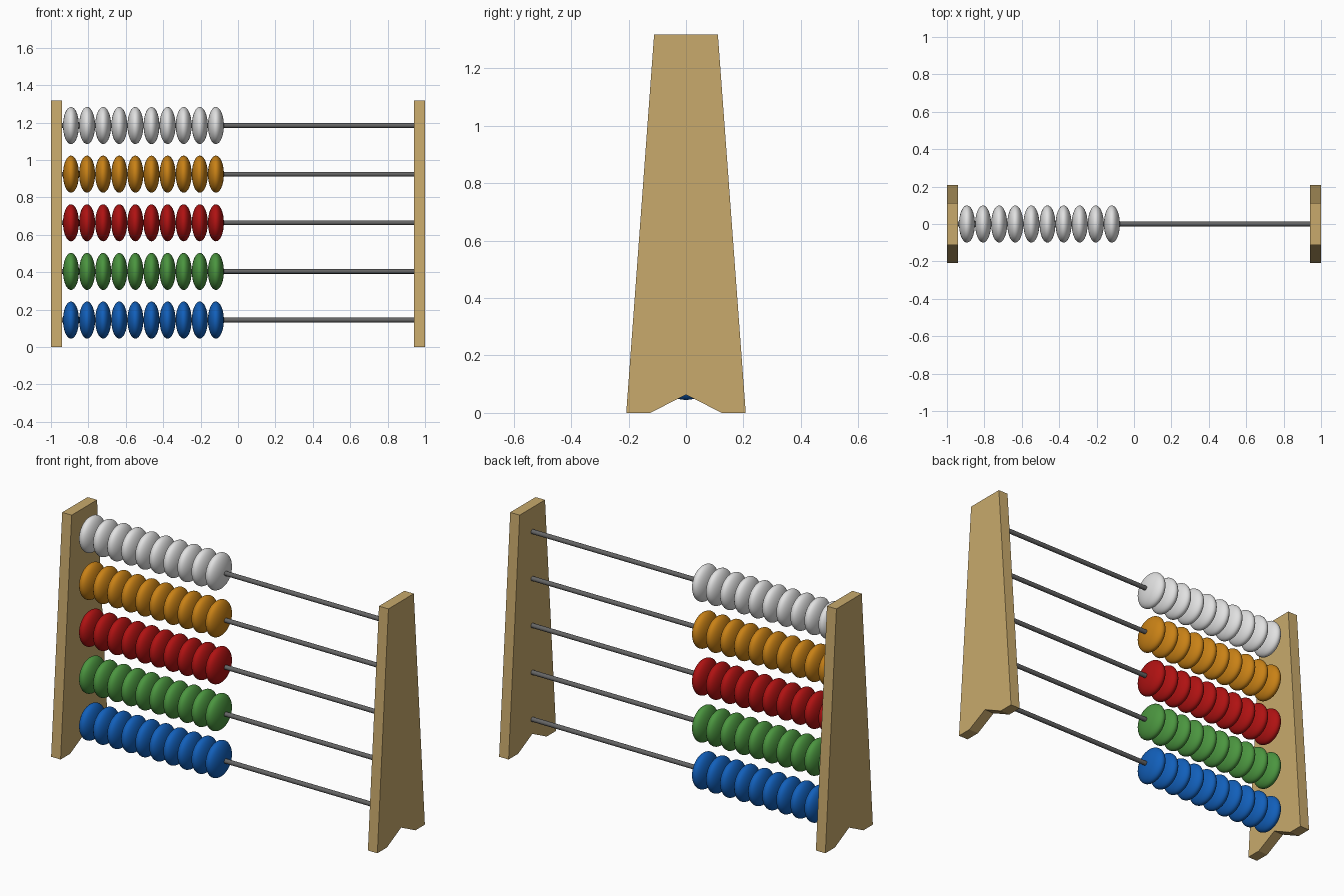
import bpy, bmesh, math
from mathutils import Matrix

if "Cube" in bpy.data.objects:
    bpy.data.objects.remove(bpy.data.objects["Cube"])


def material(name, rgb):
    m = bpy.data.materials.new(name)
    m.diffuse_color = (*rgb, 1)
    m.use_nodes = True
    m.node_tree.nodes["Principled BSDF"].inputs["Base Color"].default_value = m.diffuse_color
    return m


def finish(bm, name, mat, smooth=False):
    bmesh.ops.recalc_face_normals(bm, faces=bm.faces)
    mesh = bpy.data.meshes.new(name)
    bm.to_mesh(mesh)
    bm.free()
    mesh.materials.append(mat)
    obj = bpy.data.objects.new(name, mesh)
    bpy.context.collection.objects.link(obj)
    if smooth:
        bpy.context.view_layer.objects.active = obj
        obj.select_set(True)
        bpy.ops.object.shade_smooth_by_angle(angle=math.radians(40))
        obj.select_set(False)
    return obj


wood = material("tan wood", (0.58, 0.40, 0.15))
steel = material("grey steel", (0.13, 0.13, 0.13))
bead_colours = [
    material("blue", (0.006, 0.115, 0.49)),
    material("green", (0.07, 0.30, 0.05)),
    material("red", (0.43, 0.006, 0.006)),
    material("orange", (0.58, 0.22, 0.008)),
    material("white", (0.75, 0.75, 0.75)),
]
TO_X = Matrix.Rotation(math.pi / 2, 4, "Y")

# Tapered side panels with a V notch between the feet
profile = [(-0.208, 0), (-0.125, 0), (0, 0.063), (0.125, 0), (0.208, 0),
           (0.111, 1.317), (-0.111, 1.317)]
for name, x0 in (("left_panel", -1.0), ("right_panel", 0.942)):
    bm = bmesh.new()
    face = bm.faces.new([bm.verts.new((x0, y, z)) for y, z in profile])
    ext = bmesh.ops.extrude_face_region(bm, geom=[face])
    verts = [v for v in ext["geom"] if isinstance(v, bmesh.types.BMVert)]
    bmesh.ops.translate(bm, vec=(0.058, 0, 0), verts=verts)
    finish(bm, name, wood)

# Five rods, each with ten flattened beads pushed to the left
for row, mat in enumerate(bead_colours):
    z = 0.144 + 0.26 * row
    bm = bmesh.new()
    bmesh.ops.create_cone(bm, cap_ends=True, segments=24, radius1=0.0125,
                          radius2=0.0125, depth=1.9,
                          matrix=Matrix.Translation((0, 0, z)) @ TO_X)
    finish(bm, f"rod_{row + 1}", steel, True)

    bm = bmesh.new()
    for i in range(10):
        place = Matrix.Translation((-0.893 + 0.0861 * i, 0, z))
        size = Matrix.Diagonal((0.0425, 0.099, 0.099, 1))
        bmesh.ops.create_uvsphere(bm, u_segments=40, v_segments=24, radius=1,
                                  matrix=place @ size @ TO_X)
    finish(bm, f"{mat.name}_beads", mat, True)
